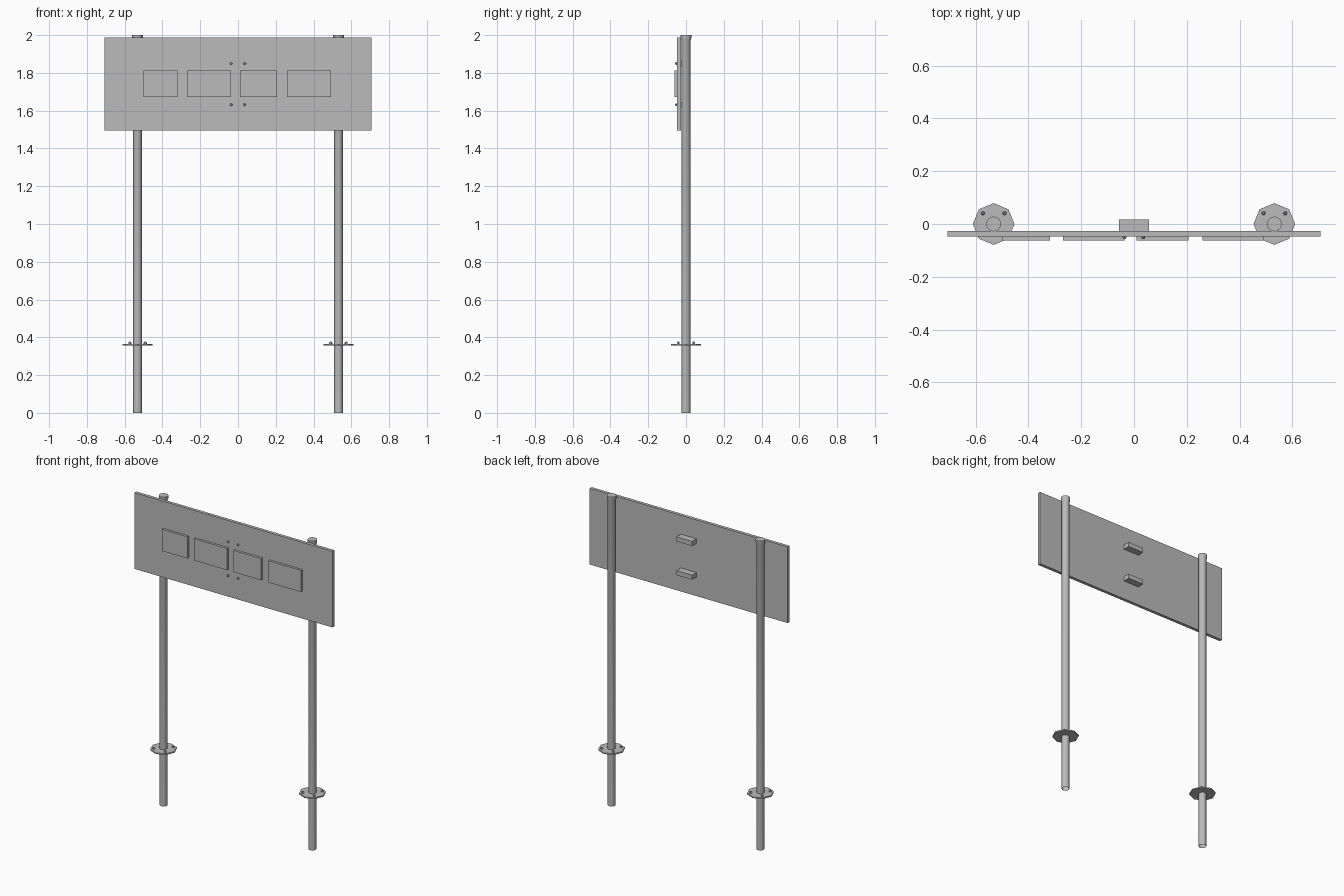
import bpy
import bmesh
import math

if "Cube" in bpy.data.objects:
    bpy.data.objects.remove(bpy.data.objects["Cube"], do_unlink=True)

# One plain grey for the whole sign
GREY = (0.5, 0.5, 0.5, 1.0)
metal = bpy.data.materials.new("grey metal")
metal.use_nodes = True
metal.diffuse_color = GREY
metal.node_tree.nodes["Principled BSDF"].inputs["Base Color"].default_value = GREY


def finish(name, bm, smooth=False):
    bmesh.ops.recalc_face_normals(bm, faces=bm.faces)
    mesh = bpy.data.meshes.new(name)
    bm.to_mesh(mesh)
    bm.free()
    mesh.materials.append(metal)
    obj = bpy.data.objects.new(name, mesh)
    bpy.context.collection.objects.link(obj)
    if smooth:
        bpy.ops.object.select_all(action="DESELECT")
        obj.select_set(True)
        bpy.context.view_layer.objects.active = obj
        bpy.ops.object.shade_smooth_by_angle(angle=math.radians(35))
    return obj


def box(name, xs, ys, zs):
    bm = bmesh.new()
    bmesh.ops.create_cube(bm, size=1)
    for v in bm.verts:
        v.co = [lo if c < 0 else hi for c, (lo, hi) in zip(v.co, (xs, ys, zs))]
    return finish(name, bm)


def lathe(name, profile, sides, cap_bottom=True, smooth=False):
    """Rings of (radius, height) joined around z, capped at the top."""
    bm = bmesh.new()
    rings = []
    for r, z in profile:
        turn = [2 * math.pi * i / sides for i in range(sides)]
        rings.append([bm.verts.new((r * math.cos(a), r * math.sin(a), z)) for a in turn])
    for low, high in zip(rings, rings[1:]):
        for i in range(sides):
            j = (i + 1) % sides
            bm.faces.new((low[i], low[j], high[j], high[i]))
    bm.faces.new(rings[-1])
    if cap_bottom:
        bm.faces.new(rings[0][::-1])
    return finish(name, bm, smooth)


# Sign board with four raised plates
PANEL_FRONT, PANEL_BACK = -0.047, -0.027
box("sign_panel", (-0.707, 0.707), (PANEL_FRONT, PANEL_BACK), (1.495, 1.987))
plates = [(-0.499, -0.319), (-0.27, -0.036), (0.01, 0.207), (0.26, 0.493)]
for n, span in enumerate(plates, 1):
    box(f"raised_plate_{n}", span, (-0.062, PANEL_FRONT), (1.672, 1.812))

# Rear brackets, each held by two screws through the board
for level, z in (("lower", 1.632), ("upper", 1.85)):
    box(f"{level}_bracket", (-0.056, 0.056), (PANEL_BACK, 0.017), (z - 0.015, z + 0.015))
    for side, x in (("right", -0.036), ("left", 0.035)):
        screw = lathe(f"{level}_{side}_screw", [(0.007, 0), (0.007, 0.005), (0.004, 0.01)], 8)
        screw.rotation_euler.x = math.pi / 2
        screw.location = (x, PANEL_FRONT, z)

# Posts with flared caps, ground flanges and bolts
for side, x in (("right", -0.532), ("left", 0.532)):
    post = lathe(f"{side}_post",
                 [(0.023, 0), (0.023, 1.968), (0.028, 1.982), (0.028, 2.0)],
                 24, cap_bottom=False, smooth=True)
    post.location.x = x
    flange = lathe(f"{side}_flange", [(0.079, 0.358), (0.079, 0.366)], 8)
    flange.location.x = x
    for n in range(4):
        a = math.pi / 4 + n * math.pi / 2
        bolt = lathe(f"{side}_flange_bolt_{n + 1}", [(0.008, 0), (0.008, 0.006), (0.004, 0.011)], 6)
        bolt.location = (x + 0.058 * math.cos(a), 0.058 * math.sin(a), 0.366)
